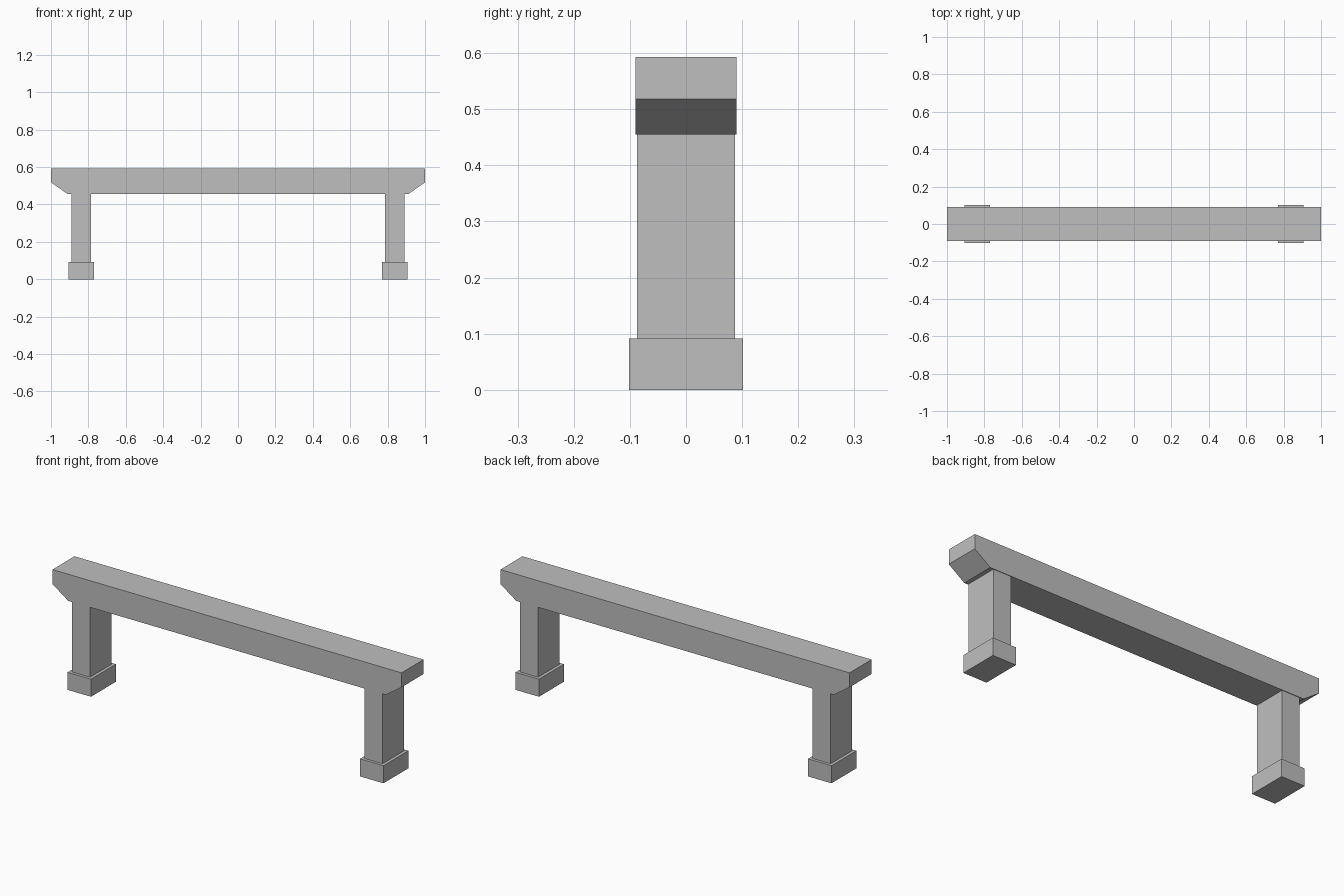
import bpy
import bmesh

old = bpy.data.objects.get("Cube")
if old:
    bpy.data.objects.remove(old, do_unlink=True)

# Single stone grey material
grey = bpy.data.materials.new("stone_grey")
grey.use_nodes = True
colour = (0.52, 0.52, 0.52, 1)
grey.diffuse_color = colour
grey.node_tree.nodes["Principled BSDF"].inputs["Base Color"].default_value = colour


def extrude_profile(name, profile, half_depth):
    """Extrude an x-z outline along y, centred on y = 0."""
    bm = bmesh.new()
    face = bm.faces.new([bm.verts.new((x, -half_depth, z)) for x, z in profile])
    result = bmesh.ops.extrude_face_region(bm, geom=[face])
    verts = [v for v in result["geom"] if isinstance(v, bmesh.types.BMVert)]
    bmesh.ops.translate(bm, verts=verts, vec=(0, 2 * half_depth, 0))
    bmesh.ops.recalc_face_normals(bm, faces=bm.faces)
    mesh = bpy.data.meshes.new(name)
    bm.to_mesh(mesh)
    bm.free()
    mesh.materials.append(grey)
    obj = bpy.data.objects.new(name, mesh)
    bpy.context.collection.objects.link(obj)
    return obj


def block(name, centre_x, half_width, half_depth, bottom, top):
    x0, x1 = centre_x - half_width, centre_x + half_width
    return extrude_profile(name, [(x0, bottom), (x1, bottom), (x1, top), (x0, top)], half_depth)


BEAM_BOTTOM, BEAM_TOP = 0.455, 0.593
FOOT_TOP = 0.091
LEG_X = 0.838

# Top beam with chamfered lower ends
right_half = [(0.91, BEAM_BOTTOM), (1.0, 0.518), (1.0, BEAM_TOP)]
left_half = [(-x, z) for x, z in reversed(right_half)]
extrude_profile("top_beam", right_half + left_half, 0.09)

# Legs and feet
for side, sign in (("left", 1), ("right", -1)):
    block(side + "_leg", sign * LEG_X, 0.051, 0.087, FOOT_TOP, BEAM_BOTTOM)
    block(side + "_foot", sign * LEG_X, 0.067, 0.102, 0, FOOT_TOP)
